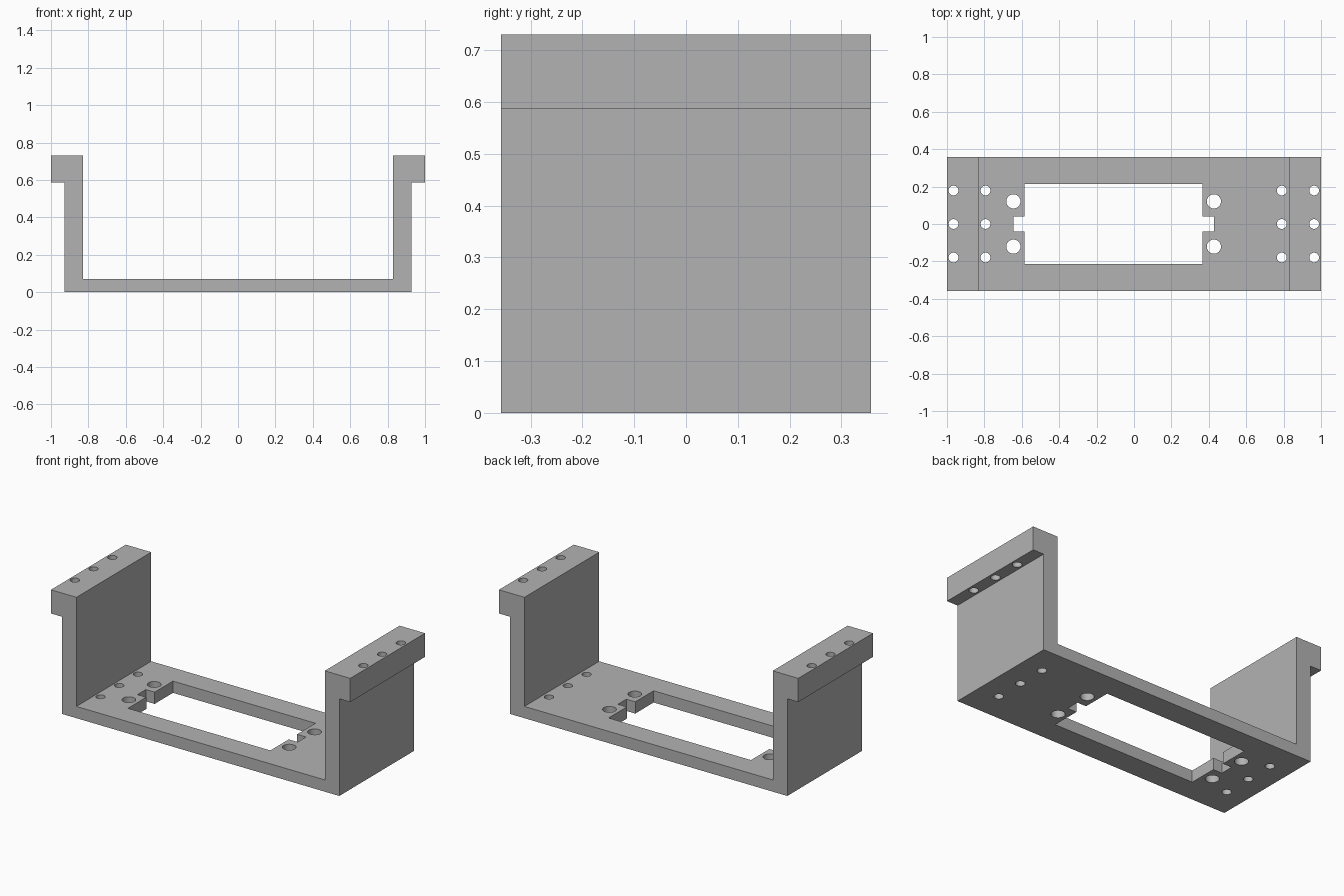
import bpy, bmesh, math
from mathutils import Vector

if "Cube" in bpy.data.objects:
    bpy.data.objects.remove(bpy.data.objects["Cube"])

DEPTH = 0.357  # half depth along y


def prism(bm, points, offset):
    """Extrude a closed outline of 3D points along an offset vector."""
    face = bm.faces.new([bm.verts.new(p) for p in points])
    ext = bmesh.ops.extrude_face_region(bm, geom=[face])
    verts = [g for g in ext["geom"] if isinstance(g, bmesh.types.BMVert)]
    bmesh.ops.translate(bm, verts=verts, vec=Vector(offset))


def make_object(name, bm):
    bmesh.ops.recalc_face_normals(bm, faces=bm.faces)
    mesh = bpy.data.meshes.new(name)
    bm.to_mesh(mesh)
    bm.free()
    obj = bpy.data.objects.new(name, mesh)
    bpy.context.collection.objects.link(obj)
    return obj


# U-shaped bracket with outward lips, from a mirrored half profile
half = [(0.927, 0), (0.927, 0.587), (1.0, 0.587), (1.0, 0.73), (0.83, 0.73), (0.83, 0.071)]
profile = half + [(-x, z) for x, z in reversed(half)]
bm = bmesh.new()
prism(bm, [(x, -DEPTH, z) for x, z in profile], (0, 2 * DEPTH, 0))
bracket = make_object("mounting_bracket", bm)

# Cutter: notched opening plus all the round holes
bm = bmesh.new()
upper = [(0.427, 0.04), (0.367, 0.04), (0.367, 0.215),
         (-0.585, 0.215), (-0.585, 0.04), (-0.644, 0.04)]
opening = upper + [(x, -y) for x, y in reversed(upper)]
prism(bm, [(x, y, -0.1) for x, y in opening], (0, 0, 1))


def hole(x, y, radius, sides=32):
    ring = [(x + radius * math.cos(2 * math.pi * i / sides),
             y + radius * math.sin(2 * math.pi * i / sides), -0.1) for i in range(sides)]
    prism(bm, ring, (0, 0, 1))


for x in (-0.965, -0.794, 0.79, 0.963):   # small holes in lips and floor
    for y in (-0.179, 0, 0.179):
        hole(x, y, 0.026)
for x in (-0.645, 0.427):                 # large holes beside the opening
    for y in (-0.121, 0.121):
        hole(x, y, 0.038)
cutter = make_object("hole_cutter", bm)
cutter.hide_render = True

# Cut the holes, then discard the cutter
mod = bracket.modifiers.new("holes", "BOOLEAN")
mod.operation = "DIFFERENCE"
mod.solver = "EXACT"
mod.object = cutter
bpy.context.view_layer.objects.active = bracket
bracket.select_set(True)
bpy.ops.object.modifier_apply(modifier=mod.name)
bpy.data.objects.remove(cutter, do_unlink=True)

# Plain grey material, smooth hole walls with sharp edges
grey = bpy.data.materials.new("grey")
grey.diffuse_color = (0.45, 0.45, 0.45, 1)
grey.use_nodes = True
grey.node_tree.nodes["Principled BSDF"].inputs["Base Color"].default_value = grey.diffuse_color
bracket.data.materials.clear()
bracket.data.materials.append(grey)
bpy.ops.object.shade_smooth_by_angle(angle=math.radians(30))
